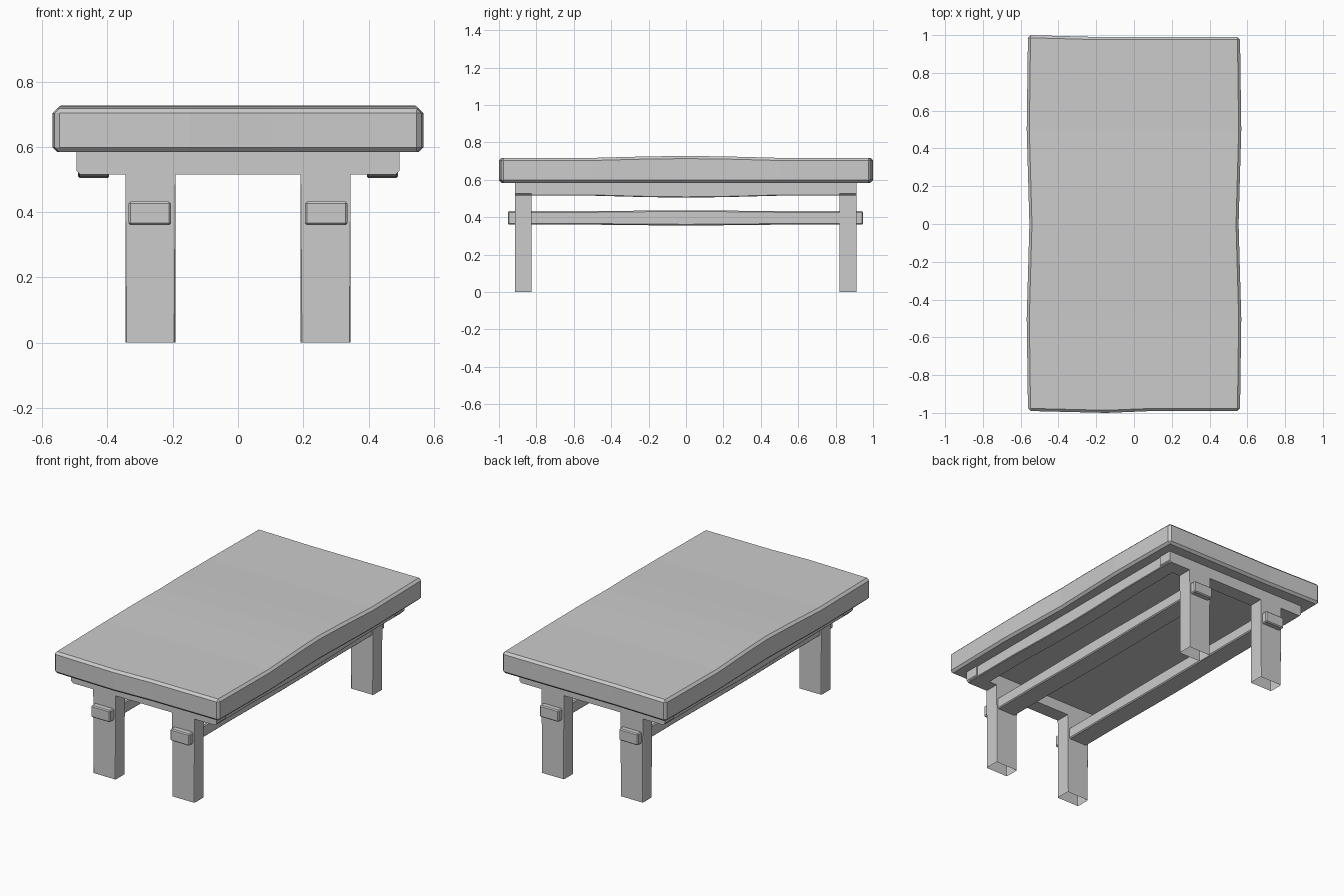
import bpy, bmesh
from mathutils import Vector

if "Cube" in bpy.data.objects:
    bpy.data.objects.remove(bpy.data.objects["Cube"])


def finish(bm, name):
    bmesh.ops.recalc_face_normals(bm, faces=bm.faces)
    mesh = bpy.data.meshes.new(name)
    bm.to_mesh(mesh)
    bm.free()
    obj = bpy.data.objects.new(name, mesh)
    bpy.context.collection.objects.link(obj)
    return obj


def bevel(bm, width):
    bmesh.ops.bevel(bm, geom=list(bm.edges), offset=width, segments=1,
                    affect='EDGES', profile=0.5)


def lerp(points, t):
    """Piecewise linear lookup, used for the hand-hewn waviness."""
    if t <= points[0][0]:
        return points[0][1]
    for (a, va), (b, vb) in zip(points, points[1:]):
        if t <= b:
            return va + (vb - va) * (t - a) / (b - a)
    return points[-1][1]


def beam(name, lo, hi, width, xcuts=(), ycuts=(), warp=None):
    """Bevelled box with extra cuts, bent by a warp function."""
    lo, hi = Vector(lo), Vector(hi)
    bm = bmesh.new()
    bmesh.ops.create_cube(bm, size=1)
    for v in bm.verts:
        v.co = (lo + hi) / 2 + v.co * (hi - lo)
    bevel(bm, width)
    for axis, cuts in (((1, 0, 0), xcuts), ((0, 1, 0), ycuts)):
        for c in cuts:
            geom = bm.verts[:] + bm.edges[:] + bm.faces[:]
            bmesh.ops.bisect_plane(bm, geom=geom, plane_co=Vector(axis) * c,
                                   plane_no=axis)
    if warp:
        for v in bm.verts:
            v.co = warp(v.co.copy())
    return finish(bm, name)


BUMP = [(-0.5, 0), (-0.2, 0.008), (0, 0.01), (0.2, 0.008), (0.5, 0)]
CUTS = (-0.5, -0.2, 0, 0.2, 0.5)


# Tabletop: thick plank, slightly crowned, with wavy edges
def warp_top(p):
    q = p.copy()
    if p.z > 0.65:
        q.z += lerp(BUMP, p.y)
    q.x *= lerp([(-1, 0.988), (-0.5, 1), (0, 0.975), (0.5, 1), (1, 0.988)], p.y)
    if p.y > 0.9:
        q.y += lerp([(-0.56, 0.01), (-0.2, 0)], p.x)
    elif p.y < -0.9:
        q.y -= lerp([(-0.56, 0), (-0.15, 0.01), (0.1, 0)], p.x)
    return q


beam("tabletop", (-0.568, -0.99, 0.584), (0.568, 0.99, 0.717), 0.014,
     (-0.2, -0.15, 0.1), CUTS, warp_top)


# Side rails: sag a little in the middle
def warp_rail(p):
    if p.z < 0.55:
        p.z -= lerp(BUMP, p.y)
    return p


# Stretchers: swell a little in the middle, ends pass through the legs
def warp_stretcher(p):
    p.z += lerp(BUMP, p.y) * (0.4 if p.z > 0.4 else -0.4)
    return p


for side, s in (("left", -1), ("right", 1)):
    xs = sorted((s * 0.395, s * 0.49))
    beam(side + "_rail", (xs[0], -0.9, 0.515), (xs[1], 0.9, 0.59), 0.004,
         (), CUTS, warp_rail)
    xs = sorted((s * 0.205, s * 0.335))
    beam(side + "_stretcher", (xs[0], -0.953, 0.36), (xs[1], 0.947, 0.432),
         0.006, (), CUTS, warp_stretcher)

# Leg frames: end rail and two legs cut from one outline, open at the feet
half = [(0.192, 0.515), (0.192, 0), (0.345, 0), (0.345, 0.515),
        (0.483, 0.515), (0.495, 0.527), (0.495, 0.59)]
outline = half + [(-x, z) for x, z in reversed(half)]
for end, y in (("front", -0.915), ("back", 0.822)):
    bm = bmesh.new()
    face = bm.faces.new([bm.verts.new((x, y, z)) for x, z in outline])
    ext = bmesh.ops.extrude_face_region(bm, geom=[face], use_keep_orig=True)
    moved = [g for g in ext["geom"] if isinstance(g, bmesh.types.BMVert)]
    bmesh.ops.translate(bm, verts=moved, vec=(0, 0.09, 0))
    bmesh.ops.recalc_face_normals(bm, faces=bm.faces)
    uprights = [e for e in bm.edges
                if abs(e.verts[0].co.z - e.verts[1].co.z) > 0.3]
    bmesh.ops.bevel(bm, geom=uprights, offset=0.004, segments=1,
                    affect='EDGES', profile=0.5)
    feet = [f for f in bm.faces if all(v.co.z < 0.001 for v in f.verts)]
    bmesh.ops.delete(bm, geom=feet, context='FACES_ONLY')
    finish(bm, end + "_leg_frame")
